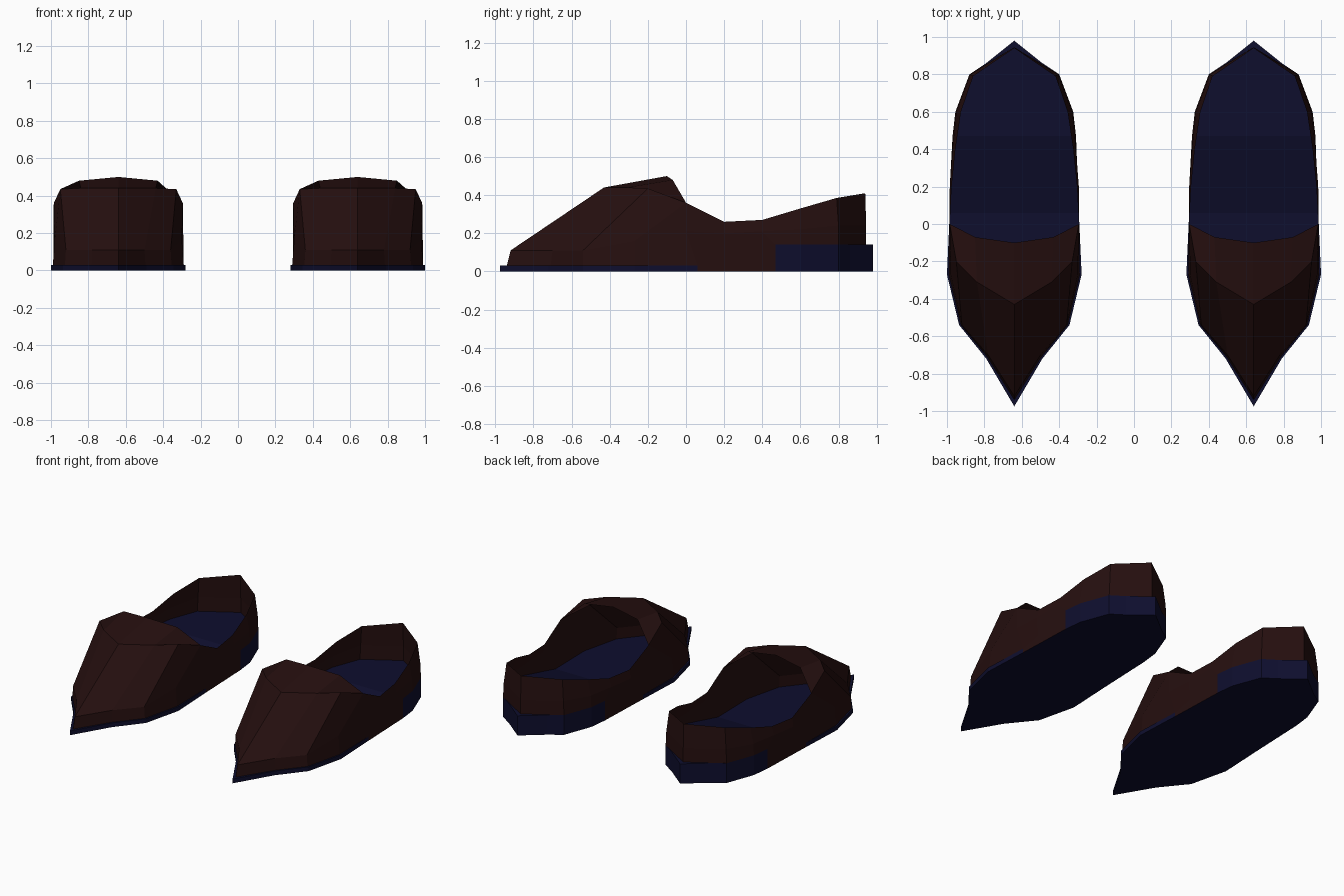
import bpy

cube = bpy.data.objects.get("Cube")
if cube:
    bpy.data.objects.remove(cube, do_unlink=True)


def make_material(name, rgb):
    m = bpy.data.materials.new(name)
    m.use_nodes = True
    m.diffuse_color = (*rgb, 1)
    m.node_tree.nodes["Principled BSDF"].inputs["Base Color"].default_value = (*rgb, 1)
    return m


BROWN = make_material("dark brown leather", (0.019, 0.0048, 0.0048))
NAVY = make_material("navy sole", (0.0044, 0.0044, 0.027))


class Shell:
    """Collects faces that share corners and drops collapsed ones."""

    def __init__(self):
        self.index, self.faces, self.slots = {}, [], []

    def add(self, points, slot=0, flip=False):
        ids = []
        for p in points:
            i = self.index.setdefault(tuple(p), len(self.index))
            if i not in ids:
                ids.append(i)
        if len(ids) > 2:
            self.faces.append(ids[::-1] if flip else ids)
            self.slots.append(slot)

    def build(self, name, materials):
        mesh = bpy.data.meshes.new(name)
        mesh.from_pydata(list(self.index), [], self.faces)
        for m in materials:
            mesh.materials.append(m)
        for poly, slot in zip(mesh.polygons, self.slots):
            poly.material_index = slot
        return mesh


def mirrored(p, side):
    return (p[0] * side if p[0] else 0.0, p[1], p[2])


# Sole: half outline from toe tip to heel tip, rising in a wedge to the heel
WEDGE_START, WEDGE_END = 0.06, 0.47
outline = [(0, -.975), (.15, -.72), (.295, -.54), (.36, -.27), (.345, WEDGE_START),
           (.33, WEDGE_END), (.315, .6), (.24, .8), (.15, .86), (0, .98)]


def sole_height(y):
    t = (y - WEDGE_START) / (WEDGE_END - WEDGE_START)
    return 0.03 + 0.11 * min(1, max(0, t))


sole = Shell()
for (x0, y0), (x1, y1) in zip(outline, outline[1:]):
    top0, top1 = (x0, y0, sole_height(y0)), (x1, y1, sole_height(y1))
    low0, low1 = (x0, y0, 0.0), (x1, y1, 0.0)
    # insole and underside strips span both halves
    sole.add([mirrored(top0, -1), top0, top1, mirrored(top1, -1)])
    sole.add([mirrored(low0, -1), low0, low1, mirrored(low1, -1)], flip=True)
    # the wedge flanks are leather, the rest of the rim is sole
    slot = 1 if WEDGE_START <= y0 and y1 <= WEDGE_END else 0
    for side in (1, -1):
        sole.add([mirrored(p, side) for p in (low0, low1, top1, top0)], slot, side < 0)
sole_mesh = sole.build("sole", [NAVY, BROWN])

# Upper: one rib per station, welt -> band -> instep crease -> opening edge
ribs = [
    [(0, -.94, .03), (0, -.92, .11), (0, -.43, .44), (0, -.1, .5)],
    [(.145, -.71, .03), (.14, -.7, .11), (.2, -.31, .44), (.21, -.07, .48)],
    [(.285, -.54, .03), (.28, -.54, .11), (.31, -.2, .435), (.345, 0, .36)],
    [(.35, -.27, .03), (.34, -.27, .16), (.345, 0, .36)],
    [(.345, WEDGE_START, .03), (.347, 0, .21), (.345, 0, .36)],
    [(.34, .2, .067), (.345, .2, .2), (.335, .2, .26)],
    [(.33, WEDGE_END, .14), (.33, .4, .21), (.315, .4, .27)],
    [(.315, .6, .14), (.31, .6, .22), (.285, .6, .33)],
    [(.24, .8, .14), (.235, .8, .24), (.22, .79, .385)],
    [(0, .945, .14), (0, .945, .24), (0, .94, .41)],
]
upper = Shell()
for a, b in zip(ribs, ribs[1:]):
    a, b = a + a[-1:] * (4 - len(a)), b + b[-1:] * (4 - len(b))
    for j in range(3):
        for side in (1, -1):
            upper.add([mirrored(p, side) for p in (a[j], b[j], b[j + 1], a[j + 1])],
                      flip=side < 0)
upper_mesh = upper.build("upper", [BROWN])

# A pair of shoes
for label, x in (("left", 0.64), ("right", -0.64)):
    for mesh in (sole_mesh, upper_mesh):
        ob = bpy.data.objects.new(f"{label}_shoe_{mesh.name}", mesh)
        ob.location.x = x
        bpy.context.collection.objects.link(ob)
